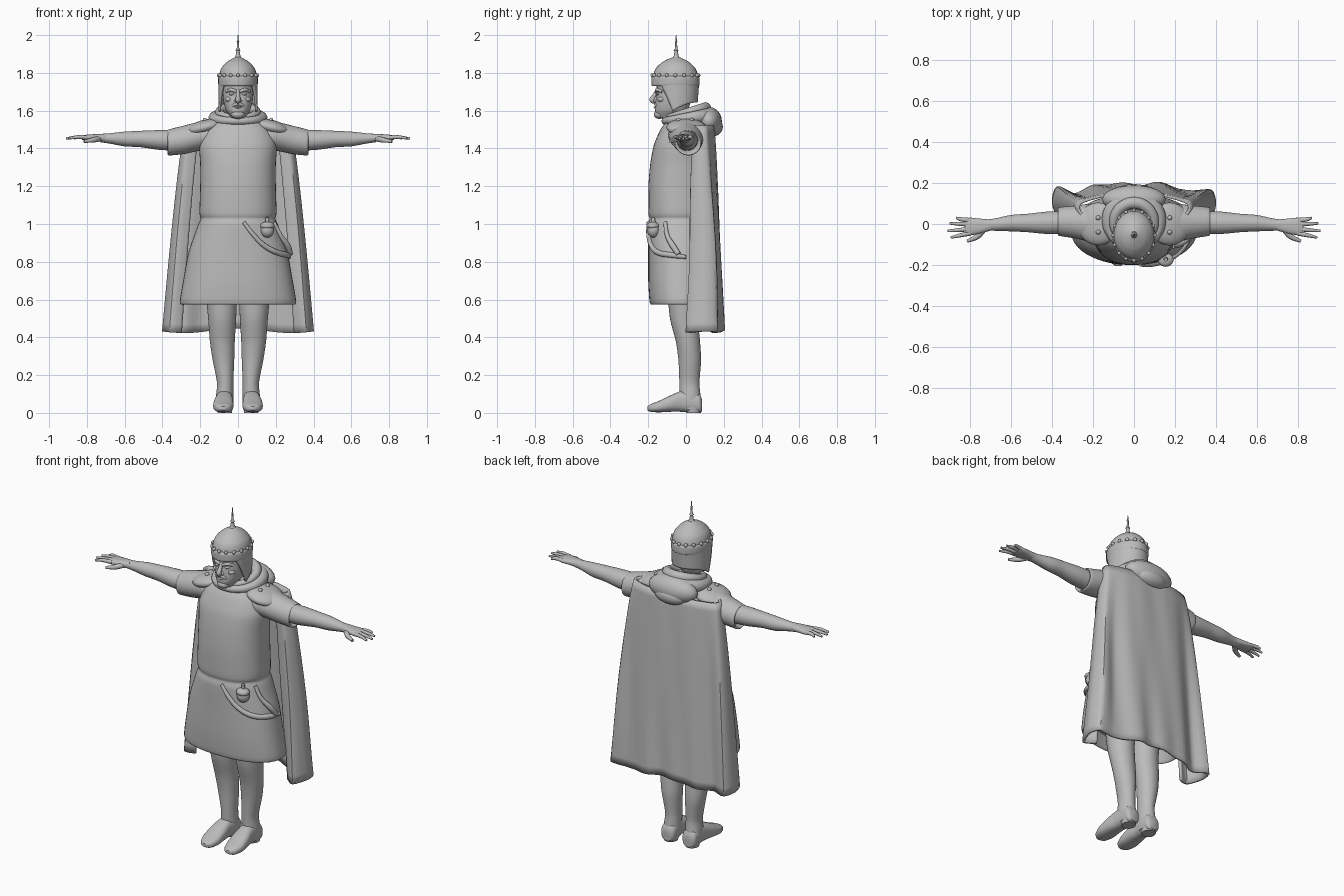
import bpy, bmesh
from math import sin, cos, pi, copysign, radians
from mathutils import Matrix, Vector

default = bpy.data.objects.get("Cube")
if default:
    bpy.data.objects.remove(default, do_unlink=True)

clay = bpy.data.materials.new("light grey")
clay.use_nodes = True
GREY = (.5, .5, .5, 1)
clay.diffuse_color = GREY
clay.node_tree.nodes["Principled BSDF"].inputs["Base Color"].default_value = GREY
parts = []


def add(name, mesh, mirror=False, thick=0):
    """Link a mesh as a part, optionally thickened and mirrored in x."""
    mesh.materials.clear()
    mesh.materials.append(clay)
    ob = bpy.data.objects.new(name, mesh)
    bpy.context.collection.objects.link(ob)
    if thick:
        mod = ob.modifiers.new("thickness", 'SOLIDIFY')
        mod.thickness, mod.offset = thick, 0
    if mirror:
        mod = ob.modifiers.new("mirror", 'MIRROR')
        mod.use_mirror_merge = False
    parts.append(ob)
    return ob


def skin(name, rings, closed=True, mirror=False, thick=0):
    """Bridge successive rings of points; closed rings also get end caps."""
    bm = bmesh.new()
    vs = [[bm.verts.new(p) for p in ring] for ring in rings]
    n = len(vs[0])
    for a, b in zip(vs, vs[1:]):
        for i in range(n if closed else n - 1):
            j = (i + 1) % n
            bm.faces.new((a[i], a[j], b[j], b[i]))
    if closed:
        bm.faces.new(vs[0])
        bm.faces.new(vs[-1])
    bmesh.ops.recalc_face_normals(bm, faces=bm.faces)
    mesh = bpy.data.meshes.new(name)
    bm.to_mesh(mesh)
    bm.free()
    return add(name, mesh, mirror, thick)


def smooth_rows(rows, steps=4):
    """Hermite interpolation between rows of numbers."""
    rows = [Vector(r) for r in rows]
    last = len(rows) - 1
    slope = [(rows[min(i + 1, last)] - rows[max(i - 1, 0)]) * .35 for i in range(last + 1)]
    out = []
    for i in range(last):
        for k in range(steps):
            t = k / steps
            h = t * t * (3 - 2 * t)
            out.append(rows[i].lerp(rows[i + 1], h)
                       + slope[i] * (t * (1 - t) ** 2) - slope[i + 1] * (t * t * (1 - t)))
    return out + [rows[-1]]


def loft(name, rows, axis='z', power=2, mirror=False, seg=32):
    """Rows are (position, centre a, centre b, radius a, radius b)."""
    rings = []
    for t, ca, cb, ra, rb in smooth_rows(rows):
        ring = []
        for k in range(seg):
            ang = 2 * pi * k / seg
            c, s = cos(ang), sin(ang)
            a = ca + ra * copysign(abs(c) ** (2 / power), c)
            b = cb + rb * copysign(abs(s) ** (2 / power), s)
            ring.append({'z': (a, b, t), 'x': (t, a, b), 'y': (a, t, b)}[axis])
        rings.append(ring)
    return skin(name, rings, mirror=mirror)


def blob(name, centre, size, tilt=0, mirror=False, seg=24):
    bm = bmesh.new()
    m = (Matrix.Translation(centre) @ Matrix.Rotation(radians(tilt), 4, 'Y')
         @ Matrix.Diagonal((*size, 1)))
    bmesh.ops.create_uvsphere(bm, u_segments=seg, v_segments=seg // 2, radius=1, matrix=m)
    mesh = bpy.data.meshes.new(name)
    bm.to_mesh(mesh)
    bm.free()
    return add(name, mesh, mirror)


def tube(name, points, radii, mirror=False, loop=False):
    """Round tube along a smooth path, with a radius at each point."""
    cu = bpy.data.curves.new(name, 'CURVE')
    cu.dimensions = '3D'
    cu.bevel_depth, cu.bevel_resolution, cu.resolution_u = 1, 3, 5
    cu.use_fill_caps = True
    sp = cu.splines.new('BEZIER')
    sp.bezier_points.add(len(points) - 1)
    sp.use_cyclic_u = loop
    for bp, p, r in zip(sp.bezier_points, points, radii):
        bp.co, bp.radius = p, r
        bp.handle_left_type = bp.handle_right_type = 'AUTO'
    tmp = bpy.data.objects.new("path", cu)
    bpy.context.collection.objects.link(tmp)
    bpy.context.view_layer.update()
    mesh = bpy.data.meshes.new_from_object(
        tmp.evaluated_get(bpy.context.evaluated_depsgraph_get()))
    bpy.data.objects.remove(tmp, do_unlink=True)
    return add(name, mesh, mirror)


# Tunic: flared skirt, pinched waist, chest and shoulders
loft("tunic", [
    (.64, 0, -.02, .26, .13), (.575, 0, -.025, .295, .155), (.59, 0, -.025, .308, .168),
    (.7, 0, -.03, .29, .17), (.85, 0, -.032, .262, .168), (.95, 0, -.034, .228, .167),
    (1, 0, -.035, .21, .165), (1.03, 0, -.035, .197, .158), (1.06, 0, -.036, .204, .163),
    (1.2, 0, -.037, .2, .162), (1.32, 0, -.034, .2, .155), (1.42, 0, -.028, .205, .142),
    (1.5, 0, -.02, .175, .115), (1.55, 0, -.015, .12, .085), (1.58, 0, -.015, .07, .06)],
    power=2.3, seg=48)

# Sleeves, arms and hands
loft("sleeve", [
    (.08, 0, 1.47, .1, .08), (.2, .005, 1.465, .095, .077), (.29, .01, 1.445, .08, .075),
    (.365, .012, 1.432, .07, .069), (.37, .012, 1.433, .06, .06), (.34, .01, 1.435, .045, .045)],
    'x', mirror=True)
loft("arm", [
    (.32, .008, 1.442, .055, .055), (.42, .006, 1.445, .055, .052), (.52, .005, 1.45, .045, .043),
    (.6, .004, 1.45, .04, .039), (.68, -.003, 1.453, .03, .027), (.73, -.006, 1.455, .027, .022)],
    'x', mirror=True)
loft("palm", [
    (.7, -.005, 1.455, .027, .023), (.75, -.01, 1.457, .036, .019),
    (.8, -.012, 1.457, .043, .016), (.825, -.012, 1.457, .038, .011)], 'x', 2.4, True)
for label, y, end, tip in (("index", -.045, .895, -.066), ("middle", -.024, .91, -.034),
                           ("ring", -.002, .9, .003), ("little", .018, .868, .03)):
    tube(label + "_finger", [(.8, y, 1.458), (.85, (y + tip) / 2, 1.46), (end, tip, 1.453)],
         [.012, .01, .006], True)
tube("thumb", [(.735, -.025, 1.452), (.765, -.06, 1.445), (.815, -.084, 1.437)],
     [.016, .014, .008], True)

# Legs and boots
loft("leg", [
    (.66, .088, -.01, .085, .09), (.5, .084, -.01, .074, .075), (.38, .083, .01, .066, .064),
    (.28, .077, .02, .057, .06), (.16, .068, .018, .043, .053), (.09, .07, .022, .046, .055),
    (.02, .07, .028, .042, .052)], mirror=True)
loft("boot", [
    (.084, .07, .04, .03, .032), (.07, .07, .05, .043, .05), (.02, .07, .06, .046, .058),
    (-.03, .073, .06, .046, .054), (-.08, .076, .05, .052, .044), (-.14, .078, .034, .053, .031),
    (-.185, .078, .026, .038, .021), (-.205, .078, .024, .014, .01)], 'y', 2.5, True)
loft("heel", [(0, .07, .04, .037, .04), (.03, .07, .04, .043, .044)], mirror=True)

# Cape: half cross sections from the spine out to the folded front edge
top = [(0, .14), (.08, .142), (.16, .135), (.22, .12), (.265, .1), (.27, .07), (.25, .045), (.2, .05)]
hem = [(0, .185), (.1, .195), (.2, .178), (.29, .15), (.375, .17), (.395, .1), (.36, .01), (.3, .04)]
rows = []
for k in range(25):
    v = k / 24
    half = [Vector(a).lerp(Vector(b), v ** .75) for a, b in zip(top, hem)]
    line = smooth_rows([Vector((-p.x, p.y)) for p in half[:0:-1]] + half)
    rows.append([(p.x, p.y + .007 * v * sin(p.x * 38 + 3 * v),
                  1.52 - 1.085 * v + .012 * v * cos(p.x * 11)) for p in line])
skin("cape", rows, closed=False, thick=.014)

# Shoulder plates with studs
blob("shoulder_plate", (.175, 0, 1.512), (.105, .105, .04), 14, True)
for y in (-.04, .03):
    blob("plate_stud", (.175, y, 1.55), (.012, .012, .012), mirror=True, seg=12)


# Hood gathered about the neck and lying on the back
def collar(name, rx, ry, cy, z, lift, front, back):
    turns = [2 * pi * k / 12 for k in range(12)]
    tube(name, [(rx * cos(a), cy + ry * sin(a), z + lift * sin(a)) for a in turns],
         [front + (back - front) * (1 + sin(a)) / 2 for a in turns], loop=True)


collar("hood_outer_roll", .125, .12, .01, 1.56, .015, .02, .042)
collar("hood_inner_roll", .098, .098, .005, 1.59, .025, .016, .03)
blob("hood_drape", (0, .12, 1.545), (.155, .07, .075))
blob("hood_tip", (0, .145, 1.515), (.1, .05, .05))

# Head and face
loft("head", [
    (1.48, 0, -.03, .062, .06), (1.55, 0, -.035, .058, .06), (1.565, 0, -.085, .04, .065),
    (1.6, 0, -.078, .063, .087), (1.65, 0, -.068, .077, .094), (1.7, 0, -.06, .082, .096),
    (1.78, 0, -.055, .085, .1)], power=2.2)
tube("nose", [(0, -.152, 1.71), (0, -.168, 1.68), (0, -.18, 1.656), (0, -.16, 1.645)],
     [.009, .011, .014, .01])
blob("nostril", (.012, -.163, 1.652), (.009, .011, .008), mirror=True, seg=12)
tube("brow", [(.008, -.158, 1.7), (.035, -.152, 1.71), (.062, -.125, 1.7)], [.008, .01, .007], True)
blob("eye", (.033, -.148, 1.688), (.015, .01, .007), mirror=True, seg=16)
blob("cheekbone", (.046, -.128, 1.66), (.022, .022, .016), mirror=True)
tube("moustache", [(0, -.163, 1.635), (.022, -.158, 1.63), (.036, -.143, 1.61)], [.008, .008, .004], True)
blob("lower_lip", (0, -.161, 1.618), (.018, .01, .006), seg=16)
blob("beard", (0, -.14, 1.58), (.036, .03, .024))

# Helmet: dome, brow band, studs and spike
loft("helmet_dome", [
    (1.735, 0, -.055, .098, .118), (1.79, 0, -.055, .099, .118), (1.825, 0, -.055, .088, .104),
    (1.855, 0, -.054, .062, .074), (1.873, 0, -.053, .035, .042), (1.885, 0, -.052, .012, .012)])
loft("brow_band", [
    (1.73, 0, -.056, .095, .118), (1.735, 0, -.056, .104, .127), (1.775, 0, -.056, .105, .127),
    (1.785, 0, -.056, .097, .117)])
for k in range(16):
    a = 2 * pi * k / 16
    blob("band_stud", (.102 * cos(a), -.056 + .122 * sin(a), 1.787), (.01, .01, .011), seg=10)
loft("spike", [
    (1.872, 0, -.052, .024, .024), (1.89, 0, -.052, .013, .013), (1.915, 0, -.052, .009, .009),
    (1.92, 0, -.052, .013, .013), (1.928, 0, -.052, .007, .007), (1.96, 0, -.052, .005, .005),
    (1.965, 0, -.052, .007, .007), (1.97, 0, -.052, .004, .004), (2, 0, -.052, .002, .002)], seg=16)

# Neck and cheek guard hanging from the helmet
rows = []
for j in range(13):
    v = j / 12
    row = []
    for i in range(33):
        u = i / 16 - 1
        a = u * (2.45 - .75 * v ** .7)
        row.append((.098 * sin(a), -.055 + (.119 - .008 * v) * cos(a),
                    1.755 - v * (.11 + .05 * abs(u) ** 3)))
    rows.append(row)
skin("neck_guard", rows, closed=False, thick=.012)

# Belt pouch and hanging straps
blob("pouch", (.155, -.172, .968), (.036, .034, .04))
blob("pouch_flap", (.155, -.175, .99), (.038, .034, .022))
tube("pouch_button", [(.155, -.17, 1.0), (.155, -.175, 1.035)], [.012, .009])
tube("front_strap", [(.03, -.198, 1.01), (.08, -.198, .945), (.14, -.182, .885), (.21, -.145, .848),
                     (.262, -.075, .835), (.272, 0, .825)], [.01, .012, .014, .015, .015, .01])
tube("side_strap", [(.19, -.11, 1.01), (.225, -.1, .94), (.262, -.07, .885), (.278, -.04, .84)],
     [.01, .012, .016, .014])

# Smooth shading, keeping hard edges
bpy.ops.object.select_all(action='DESELECT')
for ob in parts:
    ob.select_set(True)
bpy.context.view_layer.objects.active = parts[0]
bpy.ops.object.shade_smooth_by_angle(angle=radians(45))
